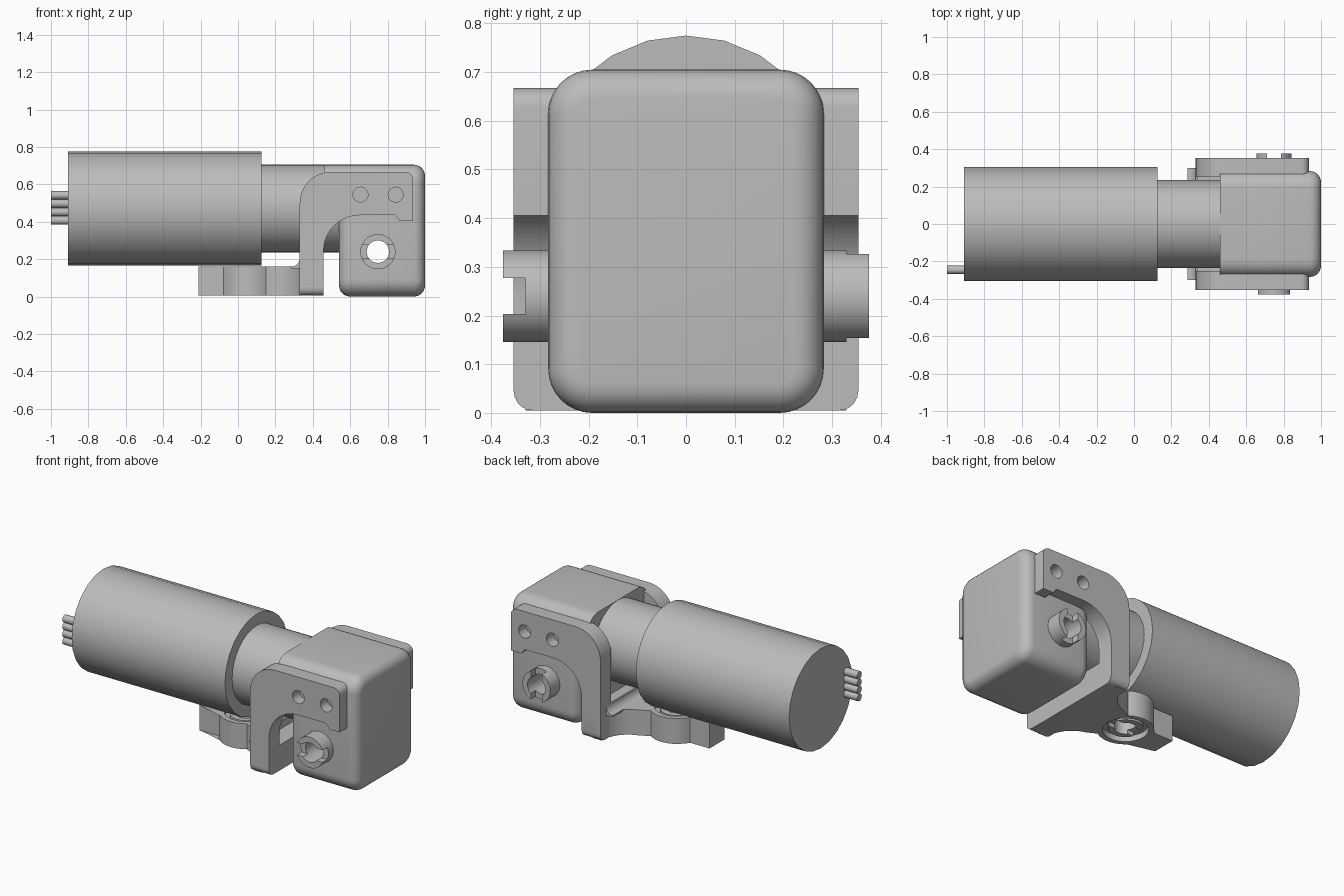
import bpy, bmesh, math
from mathutils import Vector, Matrix

if "Cube" in bpy.data.objects:
    bpy.data.objects.remove(bpy.data.objects["Cube"], do_unlink=True)

gray = bpy.data.materials.new("plain gray")
gray.use_nodes = True
gray.diffuse_color = (0.5, 0.5, 0.5, 1)
gray.node_tree.nodes["Principled BSDF"].inputs["Base Color"].default_value = (0.5, 0.5, 0.5, 1)


def finish(bm, name):
    bmesh.ops.recalc_face_normals(bm, faces=bm.faces)
    mesh = bpy.data.meshes.new(name)
    bm.to_mesh(mesh)
    bm.free()
    mesh.materials.append(gray)
    obj = bpy.data.objects.new(name, mesh)
    bpy.context.scene.collection.objects.link(obj)
    return obj


def prism(name, points, axis, start, end):
    """Extrude a 2D outline along x, y or z."""
    place = {"x": lambda a, b: (start, a, b),
             "y": lambda a, b: (a, start, b),
             "z": lambda a, b: (a, b, start)}[axis]
    bm = bmesh.new()
    face = bm.faces.new([bm.verts.new(place(*p)) for p in points])
    out = bmesh.ops.extrude_face_region(bm, geom=[face])
    shift = Vector([end - start if a == axis else 0 for a in "xyz"])
    bmesh.ops.translate(bm, vec=shift, verts=[v for v in out["geom"] if isinstance(v, bmesh.types.BMVert)])
    return finish(bm, name)


def cylinder(name, axis, center, radius, start, end, sides=32):
    ring = arc(center, radius, 0, 360, sides)[:-1]
    return prism(name, ring, axis, start, end)


def arc(center, radius, a0, a1, steps=10):
    return [(center[0] + radius * math.cos(math.radians(a0 + (a1 - a0) * i / steps)),
             center[1] + radius * math.sin(math.radians(a0 + (a1 - a0) * i / steps)))
            for i in range(steps + 1)]


def box(name, x0, x1, y0, y1, z0, z1):
    return prism(name, [(x0, y0), (x1, y0), (x1, y1), (x0, y1)], "z", z0, z1)


def cut(obj, cutters):
    """Subtract each cutter, bake the result and drop the cutters."""
    for c in cutters:
        mod = obj.modifiers.new("cut", "BOOLEAN")
        mod.operation, mod.solver, mod.object = "DIFFERENCE", "EXACT", c
    graph = bpy.context.evaluated_depsgraph_get()
    mesh = bpy.data.meshes.new_from_object(obj.evaluated_get(graph))
    obj.modifiers.clear()
    obj.data = mesh
    for c in cutters:
        bpy.data.objects.remove(c, do_unlink=True)
    return obj


# Motor can, neck and wires
AXIS = (0, 0.47)
parts = [cylinder("motor_can", "x", AXIS, 0.305, -0.91, 0.125, 24),
         cylinder("motor_neck", "x", AXIS, 0.235, 0.1, 0.6, 32)]
for i in range(4):
    parts.append(cylinder("wire_%d" % (i + 1), "x", (-0.245, 0.407 + 0.045 * i), 0.023, -1, -0.9, 12))

# Gearbox housing: rounded outline with softened ends
W, TOP, R = 0.283, 0.705, 0.09
top_round = arc((W - R, TOP - R), R, 0, 90, 8) + arc((R - W, TOP - R), R, 90, 180, 8)
low_round = arc((R - W, R), R, 180, 270, 8) + arc((W - R, R), R, 270, 360, 8)
housing = prism("gearbox_housing", top_round + low_round, "x", 0.54, 1.0)
bm = bmesh.new()
bm.from_mesh(housing.data)
rims = [e for e in bm.edges if abs(e.verts[0].co.x - e.verts[1].co.x) < 1e-4]
bmesh.ops.bevel(bm, geom=rims, offset=0.06, segments=6, profile=0.5, affect="EDGES")
bm.to_mesh(housing.data)
bm.free()
hood = prism("gearbox_hood", top_round + [(-W, 0.45), (W, 0.45)], "x", 0.46, 0.7)

# Hollow output shaft, slotted across at one end and upright at the other
PIVOT = (0.748, 0.24)


def bore():
    return cylinder("bore", "y", PIVOT, 0.06, -0.5, 0.5)


cut(housing, [bore()])
shaft = cylinder("output_shaft", "y", PIVOT, 0.094, -0.376, 0.376, 40)
px, pz = PIVOT
cut(shaft, [bore(),
            box("slot", px - 0.2, px + 0.2, -0.5, -0.33, pz - 0.037, pz + 0.037),
            box("slot", px - 0.037, px + 0.037, 0.33, 0.5, pz - 0.2, pz + 0.2)])
parts += [housing, hood, shaft]

# Bracket arms on both sides, each with two screw holes
outline = ([(0.33, 0.05)] + arc((0.497, 0.5), 0.167, 180, 90) + arc((0.895, 0.627), 0.04, 90, 0, 6)
           + [(0.935, 0.405), (0.865, 0.405), (0.84, 0.435)]
           + arc((0.65, 0.242), 0.193, 90, 180) + [(0.457, 0.05)])
for name, side in (("left_bracket_arm", 1), ("right_bracket_arm", -1)):
    arm = prism(name, outline, "y", side * 0.25, side * 0.354)
    parts.append(cut(arm, [cylinder("hole", "y", (x, 0.545), 0.04, side * 0.285, side * 0.4, 24)
                           for x in (0.655, 0.843)]))

# Cross beam with rounded lower corners and a fillet onto the base
beam = arc((0.314, 0.045), 0.04, 0, -90, 5) + arc((-0.314, 0.045), 0.04, -90, -180, 5)
parts.append(prism("bracket_beam", beam + [(-0.354, 0.16), (0.354, 0.16)], "x", 0.33, 0.457))
fillet = arc((0.285, 0.205), 0.045, -90, 0, 6) + [(0.34, 0.205), (0.34, 0.15), (0.285, 0.15)]
parts.append(prism("beam_fillet", fillet, "y", -0.3, 0.3))

# Base plate: flared root, round hub and square end tab
half = arc((0.16, 0.33), 0.18, 0, -75, 8) + arc((0.06, 0), 0.155, 55, 152, 10) + [(-0.075, 0.073), (-0.21, 0.073)]
plan = [(0.4, 0.33)] + half + [(x, -y) for x, y in reversed(half)] + [(0.4, -0.33)]
base = prism("bracket_base", plan, "z", 0.005, 0.16)
HUB = (0.06, 0)
cut(base, [cylinder("recess", "z", HUB, 0.125, -0.1, 0.04),
           cylinder("recess", "z", HUB, 0.125, 0.13, 0.3)])
cut(base, [cylinder("hole", "z", HUB, 0.06, -0.1, 0.3)])
collar = cylinder("hub_collar", "z", HUB, 0.094, 0.015, 0.15)
cut(collar, [cylinder("hole", "z", HUB, 0.06, -0.1, 0.3),
             box("slot", -0.2, 0.3, -0.037, 0.037, -0.1, 0.05)])
parts += [base, collar]

# Smooth the round surfaces, keep edges crisp
for o in bpy.context.scene.objects:
    o.select_set(o in parts)
bpy.context.view_layer.objects.active = parts[0]
bpy.ops.object.shade_smooth_by_angle(angle=math.radians(32))
